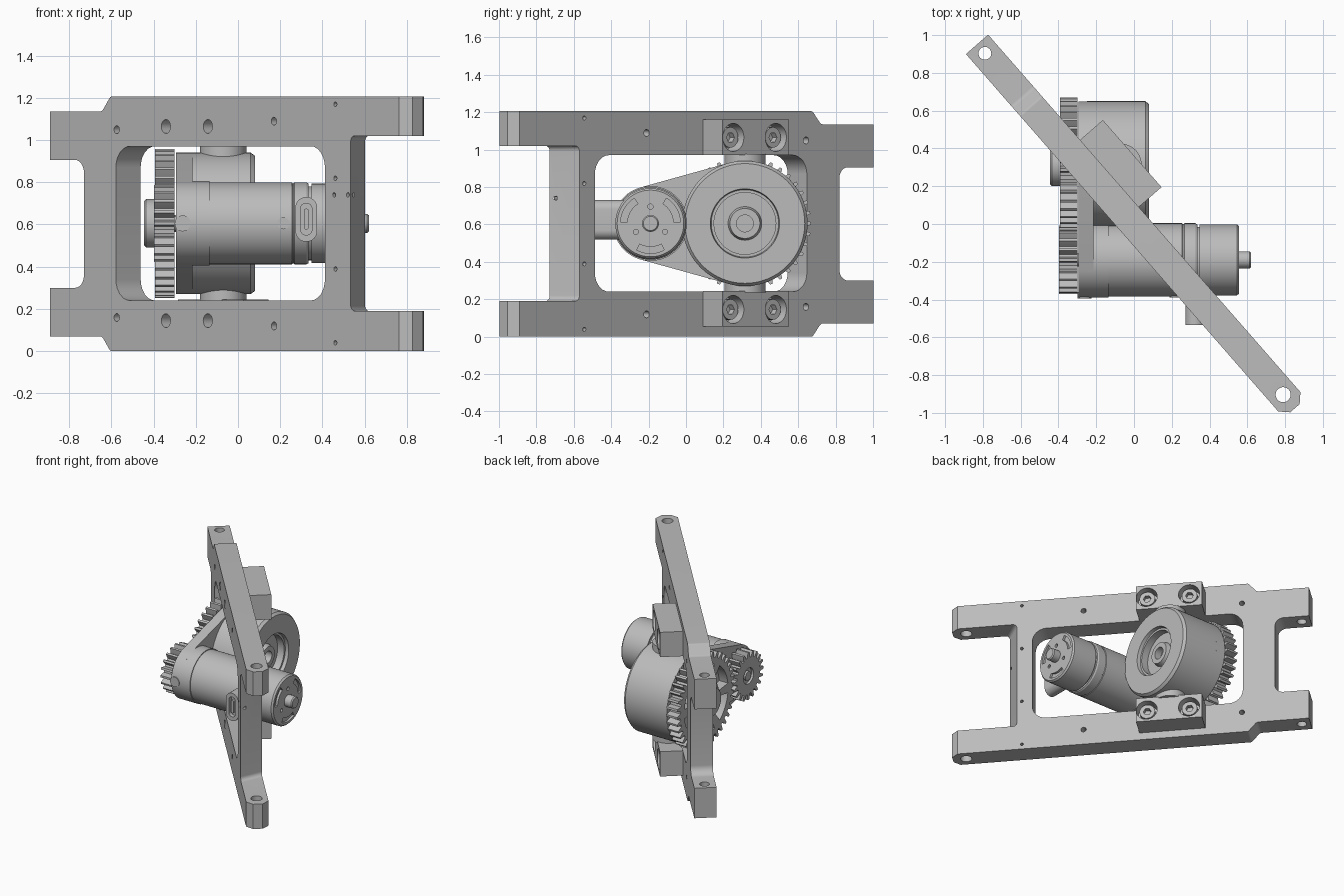
import bpy, bmesh
from math import pi, sin, cos, acos, radians
from mathutils import Matrix, Vector

if "Cube" in bpy.data.objects:
    bpy.data.objects.remove(bpy.data.objects["Cube"])

metal = bpy.data.materials.new("grey metal")
metal.use_nodes = True
GREY = (0.5, 0.5, 0.5, 1)
metal.diffuse_color = GREY
metal.node_tree.nodes["Principled BSDF"].inputs["Base Color"].default_value = GREY


def basis(x, y, z, origin=(0, 0, 0)):
    m = Matrix((x, y, z)).transposed().to_4x4()
    m.translation = origin
    return m


MID = 0.605                                    # height of both shafts
D = Vector((0.658, -0.753, 0)).normalized()    # direction along the frame
FRAME = basis(D, (0, 0, 1), (D.y, -D.x, 0))    # along, up, toward front
WHEEL = basis((0, 1, 0), (0, 0, 1), (1, 0, 0), (0, 0.315, MID))
MOTOR = basis((0, 1, 0), (0, 0, 1), (1, 0, 0), (0, -0.19, MID))
FRONT = basis((1, 0, 0), (0, 0, 1), (0, -1, 0))
UP = Matrix.Translation((-0.07, 0.315, 0))
PLAN = basis(D, (-D.y, D.x, 0), (0, 0, 1))


def finish(name, bm, m, smooth=True):
    bmesh.ops.transform(bm, matrix=m, verts=bm.verts)
    bmesh.ops.recalc_face_normals(bm, faces=bm.faces)
    me = bpy.data.meshes.new(name)
    bm.to_mesh(me)
    bm.free()
    me.materials.append(metal)
    ob = bpy.data.objects.new(name, me)
    bpy.context.collection.objects.link(ob)
    if smooth:
        shade(ob)
    return ob


def shade(ob):
    bpy.ops.object.select_all(action="DESELECT")
    ob.select_set(True)
    bpy.context.view_layer.objects.active = ob
    bpy.ops.object.shade_smooth_by_angle(angle=radians(30))


def prism(name, pts, lo, hi, m, end_chamfer=None):
    bm = bmesh.new()
    face = bm.faces.new([bm.verts.new((p[0], p[1], lo)) for p in pts])
    top = bmesh.ops.extrude_face_region(bm, geom=[face])["geom"]
    bmesh.ops.translate(bm, vec=(0, 0, hi - lo),
                        verts=[v for v in top if isinstance(v, bmesh.types.BMVert)])
    if end_chamfer:
        far = max(v.co.x for v in bm.verts) - 0.001
        edges = [e for e in bm.edges if all(v.co.x > far for v in e.verts)
                 and abs(e.verts[0].co.z - e.verts[1].co.z) < 0.001]
        bmesh.ops.bevel(bm, geom=edges, offset=end_chamfer, segments=1, affect="EDGES")
    return finish(name, bm, m)


def lathe(name, profile, m, steps=64):
    """Spin (radius, height) points, which run from axis to axis."""
    bm = bmesh.new()
    vs = [bm.verts.new((r, 0, h)) for r, h in profile]
    es = [bm.edges.new(pair) for pair in zip(vs, vs[1:])]
    bmesh.ops.spin(bm, geom=vs + es, axis=(0, 0, 1), cent=(0, 0, 0),
                   angle=2 * pi, steps=steps)
    bmesh.ops.remove_doubles(bm, verts=bm.verts, dist=0.0002)
    return finish(name, bm, m)


def circle(x, y, r, n=24, a0=0.0, a1=2 * pi, closed=True):
    k = n if closed else n - 1
    return [(x + r * cos(a0 + (a1 - a0) * i / k), y + r * sin(a0 + (a1 - a0) * i / k))
            for i in range(n)]


def rounded(corners, n=7):
    """Polygon from (x, y, radius) corners."""
    out = []
    for i, (x, y, r) in enumerate(corners):
        p = Vector((x, y))
        a = (Vector(corners[i - 1][:2]) - p).normalized()
        b = (Vector(corners[(i + 1) % len(corners)][:2]) - p).normalized()
        if r == 0:
            out.append((x, y))
            continue
        half = a.angle(b) / 2
        c = p + (a + b).normalized() * r / sin(half)
        t = r * cos(half) / sin(half)
        s, e = p + a * t - c, p + b * t - c
        out += [tuple(c + s.lerp(e, k / (n - 1)).normalized() * r) for k in range(n)]
    return out


def box(x0, x1, y0, y1, r=0.0):
    return rounded([(x0, y0, r), (x1, y0, r), (x1, y1, r), (x0, y1, r)])


def cut(ob, cutters):
    for c in cutters:
        mod = ob.modifiers.new("cut", "BOOLEAN")
        mod.operation, mod.solver, mod.object = "DIFFERENCE", "EXACT", c
        bpy.context.view_layer.objects.active = ob
        bpy.ops.object.modifier_apply(modifier=mod.name)
        bpy.data.objects.remove(c)
    shade(ob)


# Frame: flat plate with forked ends and a rounded window
half = [(-0.83, 0, 0.02), (-0.89, 0.07, 0.03), (-1.263, 0.07, 0),
        (-1.263, 0.3, 0), (-1.02, 0.3, 0.06)]
outline = rounded([(1.295, 0, 0)] + half + [(x, 1.205 - z, r) for x, z, r in half[::-1]]
                  + [(1.295, 1.205, 0)])
frame = prism("frame", outline, -0.078, 0.078, FRAME, end_chamfer=0.045)
shear = Matrix.Identity(4)
shear[0][2] = 0.48
cutters = [prism("window_cutter", box(-0.79, 0.715, 0.24, 0.97, 0.1), -0.2, 0.2, FRAME),
           prism("fork_cutter", rounded([(0.862, 0.19, 0.03), (1.6, 0.19, 0),
                                         (1.6, 1.02, 0), (0.862, 1.02, 0.03)]),
                 -0.2, 0.2, FRAME @ shear)]
for u, r in ((-1.2, 0.034), (1.2, 0.04)):
    cutters.append(prism("pin_hole_cutter", circle(u, 0, r), -0.2, 1.5, PLAN))
for u, off, r in ((-0.784, 0.445, 0.019), (-0.43, 0.46, 0.033), (-0.128, 0.46, 0.033),
                  (0.348, 0.485, 0.019), (0.79, 0.565, 0.011), (0.79, 0.215, 0.011)):
    for s in (-1, 1):
        cutters.append(prism("screw_hole_cutter", circle(u, 0.604 + s * off, r, 16),
                             -0.2, 0.2, FRAME))
for u in (0.782, 0.88):
    cutters.append(prism("small_hole_cutter", circle(u, 0.74, 0.011, 12), 0.04, 0.2, FRAME))
cut(frame, cutters)

# Bearing blocks on the back of the frame, with recessed socket bolts
for side, z0, z1 in (("lower", 0.055, 0.245), ("upper", 0.97, 1.16)):
    block = prism(side + "_bearing_block", box(-0.523, -0.051, z0, z1), -0.238, -0.078, FRAME)
    bores = []
    for u in (-0.43, -0.128):
        z = 0.145 if z0 < 0.5 else 1.065
        bores.append(prism("bore_cutter", circle(u, z, 0.075, 32), -0.4, -0.15, FRAME))
        bolt = prism("bolt", circle(u, z, 0.055, 24), -0.215, -0.14, FRAME)
        cut(bolt, [prism("socket_cutter", circle(u, z, 0.028, 6), -0.3, -0.18, FRAME)])
    cut(block, bores)

# Pivot stubs between the drum and the blocks
for side, z0, z1 in (("lower", 0.235, 0.36), ("upper", 0.85, 0.975)):
    lathe(side + "_pivot", [(0, z0), (0.11, z0), (0.11, z1), (0, z1)], UP, 40)

# Output drum with a stepped recess and bored hub
lathe("drum", [(0, -0.25), (0.335, -0.25), (0.335, 0.06), (0.32, 0.08), (0.185, 0.08),
               (0.18, 0.055), (0.165, 0.055), (0.165, 0.0), (0.09, 0.0), (0.08, 0.035),
               (0.045, 0.035), (0.045, -0.02), (0, -0.02)], WHEEL, 80)

# Gearbox plate: tangent outline around both shafts
a = acos((0.335 - 0.2) / 0.505)
hull = (circle(-0.505, 0, 0.2, 28, pi - a, pi + a, False)
        + circle(0, 0, 0.335, 48, pi + a, 3 * pi - a, False))
prism("gearbox_plate", hull, -0.293, -0.215, WHEEL)


# Spur gears
def gear(name, m, teeth, root, tip, lo, hi):
    step = 2 * pi / teeth
    pts = []
    for i in range(teeth):
        for f, r in ((-0.34, root), (-0.24, (root + tip) / 2), (-0.13, tip),
                     (0.13, tip), (0.24, (root + tip) / 2), (0.34, root)):
            pts.append((r * cos((i + f) * step), r * sin((i + f) * step)))
    return prism(name, pts, lo, hi, m)


def arc_slot(r0, r1, a0, a1):
    return circle(0, 0, r1, 14, a0, a1, False) + circle(0, 0, r0, 14, a1, a0, False)


wheel_gear = gear("large_gear", WHEEL, 38, 0.31, 0.354, -0.392, -0.3)
cut(wheel_gear, [prism("slot_cutter", arc_slot(0.155, 0.265, k * pi / 3 + 0.14,
                                               (k + 1) * pi / 3 - 0.14), -0.5, -0.32, WHEEL)
                 for k in range(6)])
lathe("large_gear_hub", [(0.05, -0.36), (0.05, -0.445), (0.105, -0.445), (0.115, -0.435),
                         (0.115, -0.36), (0.05, -0.36)], WHEEL, 40)
lathe("wheel_axle", [(0, -0.42), (0.04, -0.42), (0.04, -0.25), (0, -0.25)], WHEEL, 32)
pinion = gear("pinion", MOTOR, 20, 0.14, 0.182, -0.398, -0.3)
cut(pinion, [prism("bore_cutter", circle(0, 0, 0.06), -0.5, -0.38, MOTOR)])
lathe("pinion_shaft", [(0, -0.396), (0.035, -0.396), (0.035, -0.25), (0, -0.25)], MOTOR, 24)

# Motor: stepped can with grooves, slotted end cap and rear shaft
lathe("motor_collar", [(0, -0.25), (0.2, -0.25), (0.2, -0.135), (0, -0.135)], MOTOR)
can = lathe("motor_can", [(0, -0.2), (0.194, -0.2), (0.194, 0.255), (0.19, 0.258),
                          (0.19, 0.264), (0.194, 0.267), (0.194, 0.325), (0.188, 0.335),
                          (0.175, 0.335), (0.175, 0.348), (0.188, 0.348), (0.188, 0.545),
                          (0.178, 0.557), (0, 0.557)], MOTOR)
slots = [prism("slot_cutter", arc_slot(0.125, 0.16, c - 0.48, c + 0.48), 0.54, 0.7, MOTOR)
         for c in (pi / 6, 5 * pi / 6, 3 * pi / 2)]
slots += [prism("hole_cutter", circle(0.09 * cos(t), 0.09 * sin(t), 0.014, 12), 0.54, 0.7, MOTOR)
          for t in (pi / 2, 7 * pi / 6, 11 * pi / 6)]
cut(can, slots)
lathe("motor_shaft", [(0, 0.5), (0.045, 0.5), (0.045, 0.612), (0.038, 0.62), (0, 0.62)], MOTOR, 32)

# Oval terminal and screws on the front of the motor
terminal = prism("terminal", box(0.272, 0.375, 0.518, 0.73, 0.05), 0.33, 0.535, FRONT)
cut(terminal, [prism("recess_cutter", box(0.297, 0.35, 0.55, 0.7, 0.024), 0.505, 0.7, FRONT)])
prism("terminal_blade", box(0.313, 0.334, 0.575, 0.675, 0.01), 0.4, 0.53, FRONT)
prism("can_screw", circle(0.215, MID, 0.028), 0.36, 0.389, FRONT)
prism("plate_screw", circle(-0.262, MID, 0.038), 0.36, 0.394, FRONT)
